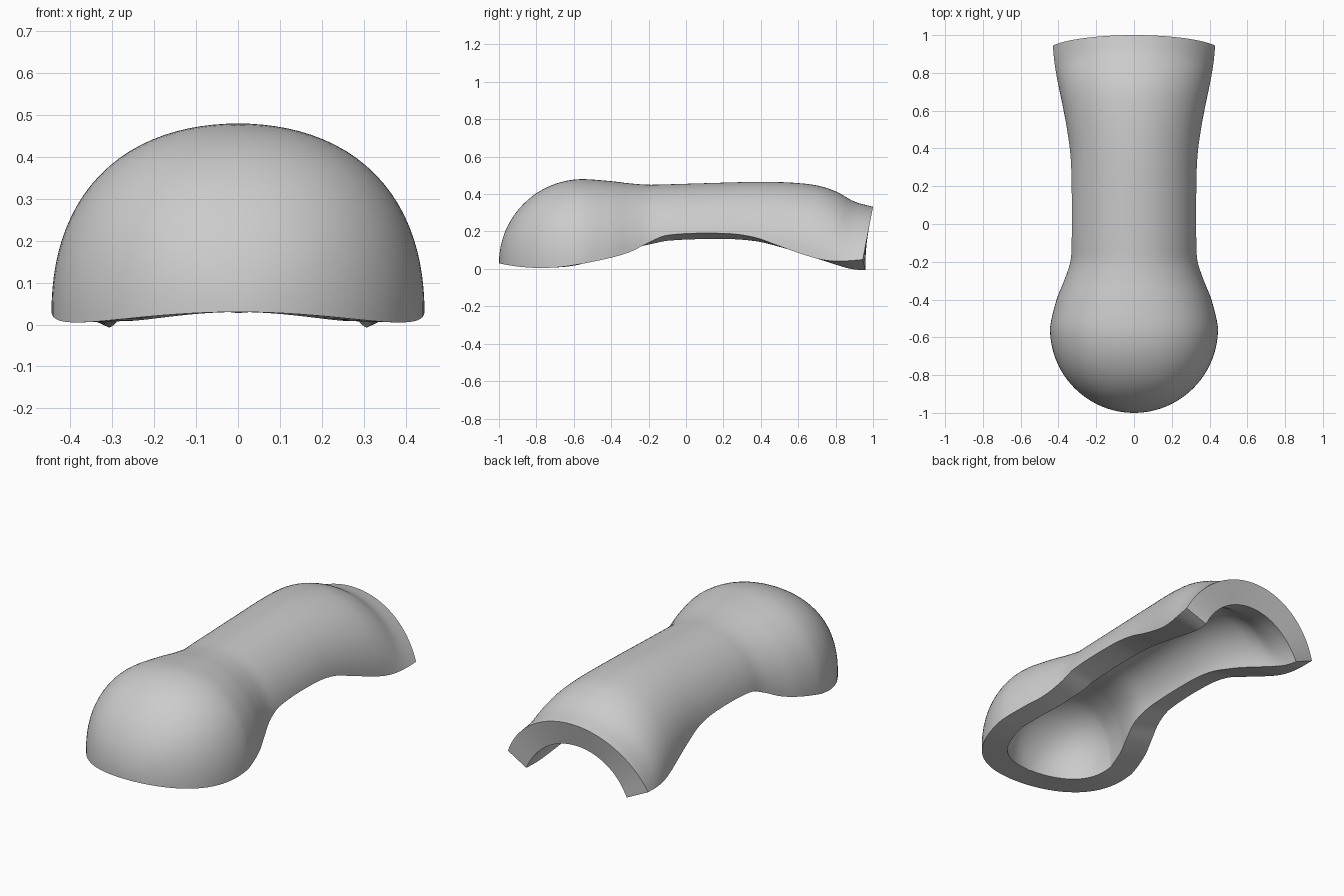
import bpy, bmesh, math

cube = bpy.data.objects.get("Cube")
if cube:
    bpy.data.objects.remove(cube, do_unlink=True)

THICKNESS = 0.135
FRONT, CENTRE, RADIUS = -1.0, -0.55, 0.45
ARC_STEPS = 48

# station along the body: (y, half width, crown height, rim height)
STATIONS = [
    (-0.62, 0.440, 0.475, 0.015), (-0.55, 0.445, 0.480, 0.028),
    (-0.40, 0.410, 0.469, 0.060), (-0.30, 0.370, 0.457, 0.090),
    (-0.20, 0.337, 0.450, 0.140), (-0.10, 0.330, 0.452, 0.180),
    (0.20, 0.330, 0.461, 0.190), (0.36, 0.336, 0.465, 0.170),
    (0.50, 0.354, 0.464, 0.122), (0.62, 0.375, 0.457, 0.082),
    (0.72, 0.394, 0.442, 0.054), (0.81, 0.410, 0.410, 0.042),
    (0.90, 0.422, 0.360, 0.043), (1.00, 0.430, 0.332, 0.050),
]


def body_section(y):
    """Smooth interpolation of half width, crown and rim along the body."""
    last = len(STATIONS) - 1
    i = next((k for k in range(1, last) if y <= STATIONS[k + 1][0]), last - 1)
    a, b = STATIONS[i], STATIONS[i + 1]
    before, after = STATIONS[i - 1], STATIONS[min(i + 2, last)]
    span = b[0] - a[0]
    t = (y - a[0]) / span
    out = []
    for c in (1, 2, 3):
        m0 = (b[c] - before[c]) / (b[0] - before[0]) * span
        m1 = (after[c] - a[c]) / (after[0] - a[0]) * span
        out.append((2*t**3 - 3*t**2 + 1) * a[c] + (t**3 - 2*t**2 + t) * m0
                   + (3*t**2 - 2*t**3) * b[c] + (t**3 - t**2) * m1)
    return out


def dome_section(y):
    """Section of the rounded front end."""
    u = (CENTRE - y) / RADIUS
    k = math.sqrt(max(0.0, 1 - u * u))
    return 0.445 * k, 0.03 + RADIUS * k, 0.005 + 0.1 * (u - 0.5) ** 2


def arch(y, width, crown, rim):
    """Circular arc through both rims and the crown."""
    height = crown - rim
    r = (width ** 2 + height ** 2) / (2 * height)
    centre = crown - r
    limit = math.atan2(width, rim - centre)
    bulge = 0.035 * min(1, max(0, (-0.2 - y) / 0.3))
    lean = 0.055 * max(0, (y - 0.4) / 0.6) ** 2
    points = []
    for j in range(ARC_STEPS + 1):
        a = limit * (2 * j / ARC_STEPS - 1)
        rad = r * (1 + bulge * math.sin(2 * a) ** 2)
        z = centre + rad * math.cos(a)
        points.append((rad * math.sin(a), y - lean * (crown - z) / height, z))
    return points


# outer skin: dome stations bunch up at the tip, then run evenly to the back
dome_ys = [CENTRE - RADIUS * math.cos(math.pi / 2 * i / 24) for i in range(1, 24)]
body_ys = [CENTRE + (1 - CENTRE) * i / 64 for i in range(65)]
rings = [arch(y, *dome_section(y)) for y in dome_ys]
rings += [arch(y, *body_section(y)) for y in body_ys]

bm = bmesh.new()
tip = bm.verts.new((0, FRONT, 0.03))
grid = [[bm.verts.new(p) for p in ring] for ring in rings]
for j in range(ARC_STEPS):
    bm.faces.new((tip, grid[0][j + 1], grid[0][j]))
    for near, far in zip(grid, grid[1:]):
        bm.faces.new((near[j], near[j + 1], far[j + 1], far[j]))
bm.normal_update()
if grid[40][ARC_STEPS // 2].normal.z < 0:
    bmesh.ops.reverse_faces(bm, faces=bm.faces[:])
mesh = bpy.data.meshes.new("arched_shell")
bm.to_mesh(mesh)
bm.free()

shell = bpy.data.objects.new("arched_shell", mesh)
bpy.context.collection.objects.link(shell)

# wall thickness grows inward from the outer skin
wall = shell.modifiers.new("wall", "SOLIDIFY")
wall.thickness = THICKNESS
wall.offset = -1

grey = bpy.data.materials.new("plain_grey")
grey.use_nodes = True
colour = (0.6, 0.6, 0.6, 1)
grey.diffuse_color = colour
grey.node_tree.nodes["Principled BSDF"].inputs["Base Color"].default_value = colour
mesh.materials.append(grey)

bpy.context.view_layer.objects.active = shell
shell.select_set(True)
bpy.ops.object.modifier_apply(modifier="wall")
bpy.ops.object.shade_smooth_by_angle(angle=math.radians(40))
